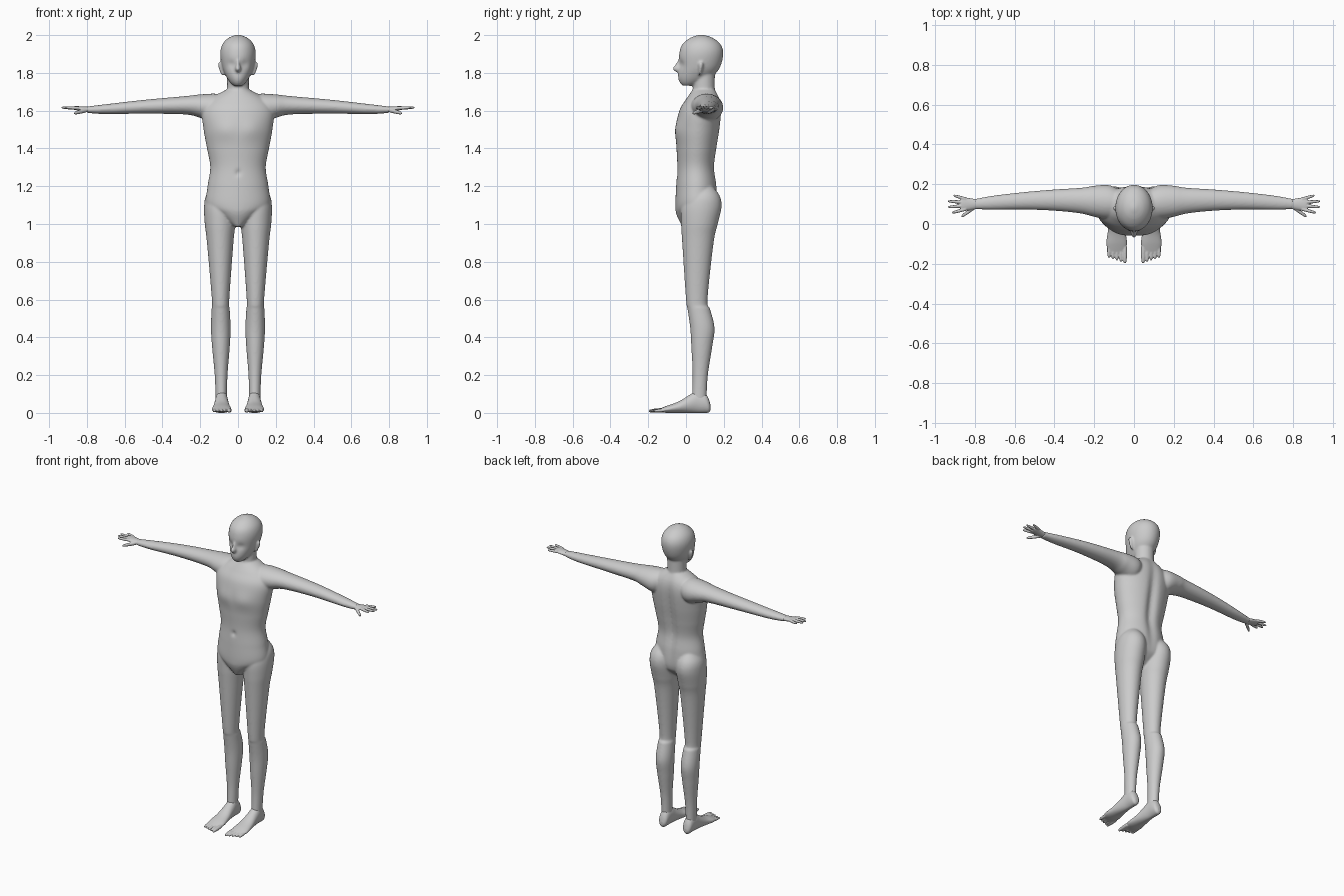
import bpy, bmesh, math

cube = bpy.data.objects.get("Cube")
if cube:
    bpy.data.objects.remove(cube)

GREY = (0.6, 0.6, 0.6, 1)
skin = bpy.data.materials.new("plain grey")
skin.use_nodes = True
skin.diffuse_color = GREY
skin.node_tree.nodes["Principled BSDF"].inputs["Base Color"].default_value = GREY


def spline(keys, steps):
    """Smoothly interpolate between key sections."""
    sections = []
    last = len(keys) - 1
    for i in range(last):
        before, start = keys[max(i - 1, 0)], keys[i]
        end, after = keys[i + 1], keys[min(i + 2, last)]
        for s in range(steps):
            t = s / steps
            section = []
            for a, b, c, d in zip(before, start, end, after):
                slope_in, slope_out = (c - a) / 2, (d - b) / 2
                blend = t * t * (3 - 2 * t)
                section.append(b + (c - b) * blend
                               + slope_in * t * (1 - t) ** 2
                               - slope_out * t * t * (1 - t))
            sections.append(section)
    return sections + [keys[last]]


def loft(bm, axis, keys, centre=lambda t: 0, side=1, warp=None, segs=40, steps=8):
    """Oval sections along an axis: (position, half width, low edge, high edge)."""
    rings = []
    for t, half, low, high in spline(keys, steps):
        ring = []
        for k in range(segs):
            angle = math.tau * k / segs
            a = centre(t) + half * math.cos(angle)
            b = (low + high) / 2 + (high - low) / 2 * math.sin(angle)
            x, y, z = {"x": (t, a, b), "y": (a, t, b), "z": (a, b, t)}[axis]
            if warp:
                y += warp(x, y, z)
            ring.append(bm.verts.new((x * side, y, z)))
        rings.append(ring)
    for ring, following in zip(rings, rings[1:]):
        for k in range(segs):
            n = (k + 1) % segs
            bm.faces.new((ring[k], ring[n], following[n], following[k]))
    bm.faces.new(rings[0])
    bm.faces.new(rings[-1])


def digit(bm, axis, root, tip, radius, side):
    """A tapered finger or toe; root and tip are (along, across, height)."""
    def mix(i, t):
        return root[i] + (tip[i] - root[i]) * t

    def centre(along):
        return mix(1, (along - root[0]) / (tip[0] - root[0]))

    keys = []
    for t, taper in ((0, 1), (0.5, 1), (0.9, 0.7), (1, 0.2)):
        r = radius * taper
        keys.append((mix(0, t), r, mix(2, t) - r, mix(2, t) + r))
    loft(bm, axis, keys, centre, side, segs=16, steps=4)


def finish(name, bm, voxel, smoothing):
    """Fuse the overlapping volumes into one smooth skin."""
    bmesh.ops.recalc_face_normals(bm, faces=bm.faces)
    mesh = bpy.data.meshes.new(name)
    bm.to_mesh(mesh)
    bm.free()
    mesh.materials.append(skin)
    ob = bpy.data.objects.new(name, mesh)
    bpy.context.collection.objects.link(ob)
    fuse = ob.modifiers.new("fuse", "REMESH")
    fuse.mode = "VOXEL"
    fuse.voxel_size = voxel
    fuse.use_smooth_shade = True
    soften = ob.modifiers.new("soften", "SMOOTH")
    soften.factor = 0.5
    soften.iterations = smoothing


def bump(distance, width):
    return math.exp(-(distance / width) ** 2)


def torso_warp(x, y, z):
    # Spine groove behind, chest and navel in front
    if y > 0.09:
        return -0.02 * bump(x, 0.03) * bump(z - 1.4, 0.25)
    if y > 0.03:
        return 0
    chest = bump(abs(x) - 0.07, 0.06) * bump(z - 1.5, 0.05)
    navel = bump(x, 0.012) * bump(z - 1.27, 0.015)
    return 0.012 * navel - 0.008 * chest


def head_warp(x, y, z):
    # Eye sockets
    socket = bump(abs(x) - 0.035, 0.02) * bump(z - 1.845, 0.02)
    return 0.009 * socket if y < 0.03 else 0


# Torso
body = bmesh.new()
loft(body, "z", [
    (0.985, 0.02, -0.02, 0.06), (1.05, 0.11, -0.05, 0.14),
    (1.1, 0.168, -0.056, 0.166), (1.2, 0.161, -0.052, 0.166),
    (1.3, 0.147, -0.046, 0.155), (1.4, 0.164, -0.05, 0.167),
    (1.5, 0.182, -0.054, 0.182), (1.6, 0.19, -0.035, 0.19),
    (1.66, 0.15, 0, 0.182), (1.71, 0.065, 0.035, 0.157)],
    warp=torso_warp, segs=72, steps=12)
# Neck
loft(body, "z", [(1.6, 0.065, 0.03, 0.16), (1.7, 0.058, 0.035, 0.153),
                 (1.8, 0.058, 0.04, 0.153)])
# Head
loft(body, "z", [
    (1.732, 0.022, -0.018, 0.04), (1.75, 0.042, -0.034, 0.09),
    (1.78, 0.062, -0.042, 0.14), (1.83, 0.083, -0.037, 0.18),
    (1.9, 0.094, -0.036, 0.197), (1.95, 0.083, -0.02, 0.184),
    (1.985, 0.051, 0.022, 0.142), (2.002, 0.008, 0.07, 0.09)],
    warp=head_warp, segs=56)
# Nose
loft(body, "z", [(1.8, 0.01, -0.045, 0.02), (1.82, 0.018, -0.071, 0.02),
                 (1.845, 0.012, -0.056, 0.02), (1.875, 0.007, -0.038, 0.02)])

for side in (1, -1):
    # Ear, flaring outward with height
    loft(body, "z", [(1.788, 0.01, 0.068, 0.076), (1.82, 0.015, 0.066, 0.088),
                     (1.845, 0.015, 0.066, 0.092), (1.856, 0.01, 0.073, 0.088)],
         lambda z: 0.086 + 0.2 * (z - 1.82), side)
    # Arm, bowed slightly backward
    loft(body, "x", [
        (0.05, 0.05, 1.58, 1.68), (0.12, 0.085, 1.54, 1.69),
        (0.2, 0.078, 1.562, 1.686), (0.28, 0.063, 1.58, 1.677),
        (0.5, 0.047, 1.584, 1.657), (0.7, 0.036, 1.582, 1.634),
        (0.8, 0.026, 1.588, 1.622)],
        lambda x: 0.1 + 0.02 * math.sin(math.pi * x / 0.8), side)
    # Leg with hip, knee and calf
    loft(body, "z", [
        (1.2, 0.04, 0.04, 0.14), (1.15, 0.074, 0, 0.178),
        (1.09, 0.084, -0.025, 0.188), (1, 0.081, -0.026, 0.168),
        (0.9, 0.07, -0.02, 0.146), (0.6, 0.046, 0, 0.114),
        (0.55, 0.048, 0.008, 0.128), (0.45, 0.052, 0.022, 0.151),
        (0.35, 0.047, 0.028, 0.139), (0.2, 0.034, 0.035, 0.116),
        (0.05, 0.029, 0.03, 0.108)],
        lambda z: 0.088 + 0.007 * z, side)
finish("body", body, 0.006, 7)

for side, label in ((1, "left"), (-1, "right")):
    # Palm
    hand = bmesh.new()
    loft(hand, "x", [(0.77, 0.022, 1.592, 1.618), (0.8, 0.026, 1.592, 1.621),
                     (0.86, 0.034, 1.603, 1.624), (0.872, 0.026, 1.607, 1.62)],
         lambda x: 0.1, side)
    # Four fanned fingers and a thumb
    for i, reach in enumerate((0.915, 0.936, 0.936, 0.908)):
        spread = i - 1.5
        digit(hand, "x", (0.845, 0.1 + 0.017 * spread, 1.614),
              (reach, 0.1 + 0.029 * spread, 1.616), 0.0085, side)
    digit(hand, "x", (0.8, 0.085, 1.603), (0.868, 0.037, 1.586), 0.011, side)
    finish(label + "_hand", hand, 0.003, 3)

    # Heel, arch and ball of the foot
    foot = bmesh.new()
    loft(foot, "y", [
        (0.13, 0.011, 0.015, 0.04), (0.12, 0.025, 0.002, 0.075),
        (0.1, 0.031, 0, 0.105), (0.06, 0.033, 0, 0.12),
        (0.02, 0.037, 0, 0.096), (-0.04, 0.045, 0, 0.06),
        (-0.1, 0.052, 0, 0.038), (-0.145, 0.04, 0.006, 0.02)],
        lambda y: 0.087, side)
    # Toes, shorter toward the outside
    for i in range(5):
        across = 0.046 + 0.02 * i
        digit(foot, "y", (-0.115, across, 0.015),
              (0.007 * i - 0.198, across, 0.01), 0.009 if i else 0.0115, side)
    finish(label + "_foot", foot, 0.0035, 3)
